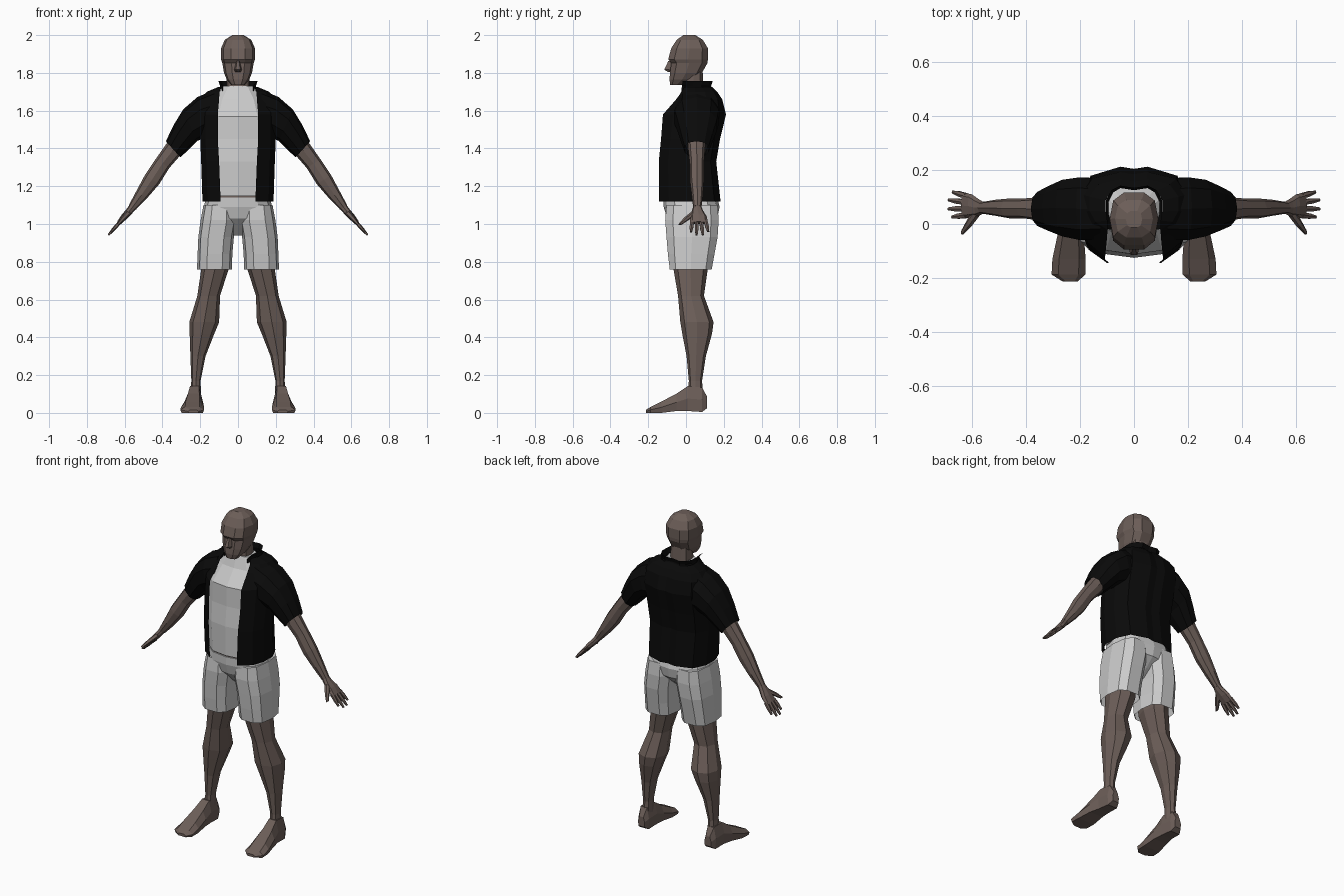
import bpy, bmesh, math
from mathutils import Vector as V


def material(name, rgb):
    m = bpy.data.materials.new(name)
    m.diffuse_color = (*rgb, 1)
    return m


SKIN = material("skin", (0.15, 0.112, 0.098))
BLACK = material("black_cloth", (0.003, 0.003, 0.003))


def loft(name, rings, mat=None, mirror=False, closed=True, caps=(True, True)):
    """Skin a list of point rings with quads, flat shaded."""
    bm = bmesh.new()
    rows = [[bm.verts.new(p) for p in r] for r in rings]
    n = len(rows[0])
    for a, b in zip(rows, rows[1:]):
        for i in range(n if closed else n - 1):
            j = (i + 1) % n
            bm.faces.new((a[i], a[j], b[j], b[i]))
    for cap, row in zip(caps, (rows[0], rows[-1])):
        if cap and closed:
            bm.faces.new(row)
    bmesh.ops.recalc_face_normals(bm, faces=bm.faces)
    me = bpy.data.meshes.new(name)
    bm.to_mesh(me)
    bm.free()
    ob = bpy.data.objects.new(name, me)
    bpy.context.collection.objects.link(ob)
    if mat:
        me.materials.append(mat)
    if mirror:
        md = ob.modifiers.new("mirror", 'MIRROR')
        md.use_clip = True
        md.merge_threshold = 0.0005
    return ob


def ring(xa, za, xb, zb, y0, y1, n=10, p=0.8):
    """Squarish ellipse spanning (xa,za)-(xb,zb) sideways and y0-y1 in depth."""
    c = V(((xa + xb) / 2, (y0 + y1) / 2, (za + zb) / 2))
    u, v = V(((xa - xb) / 2, 0, (za - zb) / 2)), V((0, (y1 - y0) / 2, 0))
    f = lambda t: math.copysign(abs(t) ** p, t) if abs(t) > 1e-6 else 0
    return [c + u * f(math.cos(a)) + v * f(math.sin(a))
            for a in (2 * math.pi * i / n for i in range(n))]


def level(z, x0, x1, y0, y1, n=10, p=0.8):
    return ring(x1, z, x0, z, y0, y1, n, p)


def stack(name, rows, mat=None, n=12, p=0.75, **kw):
    """Centred stack of levels given as (z, half width, front, back)."""
    return loft(name, [level(z, -w, w, f, b, n, p) for z, w, f, b in rows], mat, **kw)


# Head, nose and neck
stack("head", [(1.735, .036, -.085, -.015), (1.765, .06, -.09, .05), (1.80, .074, -.088, .088),
               (1.852, .083, -.082, .117), (1.872, .09, -.098, .12), (1.93, .09, -.082, .12),
               (1.975, .07, -.052, .092), (2.0, .03, -.015, .05)], SKIN, n=10)
stack("nose", [(1.862, .009, -.096, -.06), (1.817, .02, -.118, -.06),
               (1.805, .016, -.098, -.06)], SKIN, n=6)
stack("neck", [(1.66, .068, -.02, .1), (1.72, .062, -.015, .095), (1.81, .06, -.01, .09)],
      SKIN, n=10)

# Undershirt, bare waist strip
stack("undershirt", [(1.148, .165, -.122, .15), (1.33, .175, -.125, .14), (1.45, .18, -.113, .15),
                     (1.57, .175, -.112, .17), (1.66, .14, -.042, .15), (1.73, .085, -.015, .1)])
stack("waist", [(1.12, .162, -.113, .15), (1.16, .162, -.113, .15)], SKIN)

# Shorts: hips and two open legs
stack("shorts_hips", [(1.14, .168, -.12, .165), (1.09, .182, -.118, .178), (1.03, .17, -.1, .165),
                      (.98, .09, -.05, .11), (.94, .025, -.01, .06)])
loft("shorts_leg", [level(*r, 10, .7) for r in [
    (1.10, .015, .183, -.108, .172), (1.02, .006, .198, -.115, .178), (.93, .022, .21, -.108, .172),
    (.84, .03, .214, -.1, .155), (.76, .032, .217, -.09, .14)]], mirror=True, caps=(True, False))

# Legs
loft("leg", [level(*r, 8, .85) for r in [
    (.92, .04, .19, -.075, .13), (.76, .05, .195, -.066, .115), (.62, .095, .215, -.042, .095),
    (.48, .1, .258, -.03, .146), (.42, .125, .256, -.02, .138), (.30, .172, .252, .003, .105),
    (.17, .198, .247, .015, .085), (.10, .196, .252, .01, .09)]], SKIN, True)


# Feet: flat-soled sections from heel to toe
def sole(y, x0, x1, z0, z1):
    c, h, zm = (x0 + x1) / 2, (x1 - x0) / 2, z0 + .5 * (z1 - z0)
    return [V((c + h * k, y, z)) for k, z in
            ((-.9, z0), (.9, z0), (1, zm), (.6, z1), (-.6, z1), (-1, zm))]


loft("foot", [sole(*r) for r in [
    (.112, .205, .25, .025, .085), (.085, .194, .265, .005, .135), (.01, .19, .27, .01, .142),
    (-.05, .185, .285, .01, .102), (-.13, .179, .302, 0, .06), (-.187, .18, .305, 0, .032),
    (-.212, .208, .265, 0, .016)]], SKIN, True)


# Open shirt: half profile from the front edge round to the centre back
def half(z, xo, yf, w, yb):
    d = yb - yf
    return [V(q) for q in (
        (xo, yf, z), (max(xo, .86 * w), yf + .16 * d, z), (w, yf + .38 * d, z),
        (w, yf + .66 * d, z), (.8 * w, yf + .9 * d, z), (.05, yb, z), (0, yb - .008, z))]


loft("shirt_body", [half(*r) for r in [
    (1.12, .092, -.143, .188, .183), (1.33, .1, -.144, .195, .16), (1.45, .107, -.132, .2, .18),
    (1.58, .107, -.122, .2, .212), (1.66, .1, -.052, .195, .192), (1.70, .098, -.022, .165, .165),
    (1.725, .09, -.01, .105, .138)]], BLACK, True, closed=False)
loft("shirt_collar", [half(*r) for r in [
    (1.705, .08, -.024, .1, .14), (1.73, .078, -.022, .095, .133),
    (1.757, .1, -.018, .104, .142)]], BLACK, True, closed=False)
loft("shirt_sleeve", [ring(*r, 10, .85) for r in [
    (.125, 1.71, .12, 1.46, -.06, .17), (.215, 1.672, .165, 1.46, -.065, .178),
    (.29, 1.607, .215, 1.44, -.05, .168), (.34, 1.525, .26, 1.395, -.03, .145),
    (.382, 1.438, .305, 1.353, -.01, .122)]], BLACK, True, caps=(True, False))


# Arms, palm, fingers: rings given as (x, z, half thickness, y0, y1)
def limb(name, rows, n=8):
    loft(name, [ring(x + .84 * t, z + .54 * t, x - .84 * t, z - .54 * t, y0, y1, n, .85)
                for x, z, t, y0, y1 in rows], SKIN, True)


limb("arm", [(.28, 1.48, .048, .005, .11), (.345, 1.39, .048, .012, .1),
             (.40, 1.32, .043, .02, .095), (.455, 1.235, .045, .02, .095),
             (.51, 1.155, .034, .03, .09), (.56, 1.087, .022, .038, .082)])
limb("palm", [(.558, 1.09, .02, .038, .082), (.575, 1.068, .019, .03, .092),
              (.60, 1.04, .018, .024, .11), (.63, 1.006, .012, .02, .116)])
for i, (tip_x, tip_y) in enumerate([(.672, .026), (.686, .056), (.685, .089), (.67, .118)]):
    base_y = .033 + .0235 * i
    rows = []
    for k, w in ((0, .0115), (.55, .011), (1, .006)):
        x, y = .62 + k * (tip_x - .62), base_y + k * (tip_y - base_y)
        rows.append((x, 1.016 - 1.13 * (x - .62), w * .9, y - w, y + w))
    limb(f"finger_{i + 1}", rows, 6)
limb("thumb", [(.578, 1.062, .014, .028, .065), (.608, 1.03, .012, -.012, .025),
               (.635, .998, .007, -.04, -.022)], 6)
